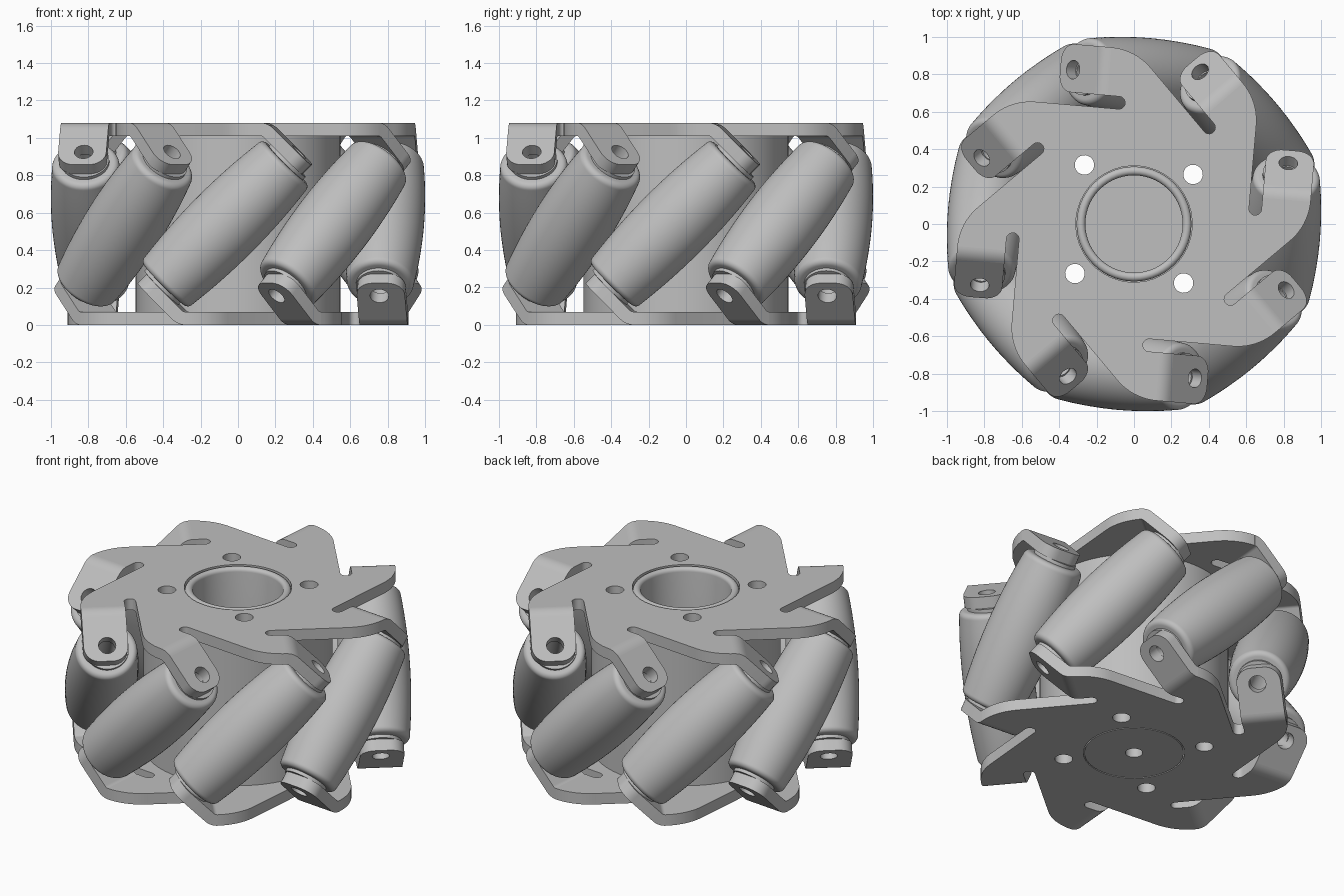
import bpy
import bmesh
from math import sin, cos, pi, radians, sqrt, tan
from mathutils import Matrix, Vector

cube = bpy.data.objects.get("Cube")
if cube:
    bpy.data.objects.remove(cube, do_unlink=True)

# Main dimensions
COUNT = 8
STEP = 2 * pi / COUNT
PHASE = radians(-95)
HEIGHT, THICK = 1.08, 0.07
AXIS_R = 0.79                      # distance of roller axes from the wheel axis
TAB_IN, TAB_OUT = 0.672, 0.93      # radial limits of a tab
SLOT_IN = 0.605
BEND_T, BEND_R = 0.2, 0.1

metal = bpy.data.materials.new("plain grey")
metal.use_nodes = True
GREY = (0.52, 0.52, 0.52, 1)
metal.diffuse_color = GREY
metal.node_tree.nodes["Principled BSDF"].inputs["Base Color"].default_value = GREY


def arc(cx, cy, r, a0, a1, n=12):
    """Points along an arc, angles in degrees."""
    return [(cx + r * cos(radians(a0 + (a1 - a0) * i / n)),
             cy + r * sin(radians(a0 + (a1 - a0) * i / n))) for i in range(n + 1)]


def circle(cx, cy, r, n=40):
    return arc(cx, cy, r, 0, 360, n)[:-1]


def finish(bm, mesh):
    """Weld, fix normals and shade smooth with sharp creases."""
    bmesh.ops.remove_doubles(bm, verts=bm.verts, dist=0.0002)
    bmesh.ops.recalc_face_normals(bm, faces=bm.faces)
    for f in bm.faces:
        f.smooth = True
    for e in bm.edges:
        e.smooth = len(e.link_faces) == 2 and e.calc_face_angle(0) < radians(32)
    bm.to_mesh(mesh)
    bm.free()
    mesh.materials.clear()
    mesh.materials.append(metal)
    return mesh


def sheet(loops, depth, matrix=Matrix()):
    """Solid cut from a flat outline with holes, from z=0 to z=depth."""
    curve = bpy.data.curves.new("outline", "CURVE")
    curve.dimensions = "2D"
    curve.fill_mode = "BOTH"
    curve.extrude = depth / 2
    for loop in loops:
        spline = curve.splines.new("POLY")
        spline.points.add(len(loop) - 1)
        for p, (x, y) in zip(spline.points, loop):
            p.co = (x, y, 0, 1)
        spline.use_cyclic_u = True
    helper = bpy.data.objects.new("outline", curve)
    bpy.context.collection.objects.link(helper)
    graph = bpy.context.evaluated_depsgraph_get()
    mesh = bpy.data.meshes.new_from_object(helper.evaluated_get(graph))
    bpy.data.objects.remove(helper)
    bpy.data.curves.remove(curve)
    mesh.transform(matrix @ Matrix.Translation((0, 0, depth / 2)))
    bm = bmesh.new()
    bm.from_mesh(mesh)
    return finish(bm, mesh)


def lathe(profile, closed, steps=56):
    """Spin a (radius, height) profile about z."""
    bm = bmesh.new()
    verts = [bm.verts.new((r, 0, z)) for r, z in profile]
    pairs = list(zip(verts, verts[1:])) + ([(verts[-1], verts[0])] if closed else [])
    edges = [bm.edges.new(p) for p in pairs]
    bmesh.ops.spin(bm, geom=verts + edges, cent=(0, 0, 0), axis=(0, 0, 1),
                   angle=2 * pi, steps=steps)
    return finish(bm, bpy.data.meshes.new("turned"))


def place(name, mesh, matrix=Matrix()):
    ob = bpy.data.objects.new(name, mesh)
    mesh.name = name
    bpy.context.collection.objects.link(ob)
    ob.matrix_world = matrix
    return ob


def turn(i):
    return Matrix.Rotation(PHASE + i * STEP, 4, "Z")


# Half turn about a radial line at mid height, taking the top side to the bottom
MID = Matrix.Translation((0, 0, HEIGHT / 2))
FLIP = MID @ Matrix.Rotation(pi, 4, "X") @ MID.inverted()


# Star plate outline, in (radial, tangential) coordinates per sector
def plate_outline():
    corner_t = (TAB_OUT - SLOT_IN * cos(STEP)) / sin(STEP)
    fillet = 0.31
    start = corner_t - fillet * tan(STEP / 2)
    slot_r = (TAB_IN - SLOT_IN) / 2
    unit = [(TAB_OUT, BEND_T), (TAB_IN, BEND_T)]
    unit += arc(TAB_IN - slot_r, 0.137, slot_r, 0, -180, 10)
    # Rounded shoulder leading to the next tab
    unit += arc(SLOT_IN + 0, start, 0, 0, 0, 1)[:1]
    cx = SLOT_IN - fillet
    shoulder = arc(cx, start, fillet, 0, 45, 10)
    unit += shoulder[1:]
    pts = []
    for i in range(COUNT):
        m = Matrix.Rotation(i * STEP, 2)
        pts += [tuple(m @ Vector(p)) for p in unit]
    return pts


def bolt_holes():
    return [circle(0.412 * cos(k * pi / 2 + pi / 4), 0.412 * sin(k * pi / 2 + pi / 4), 0.052, 24)
            for k in range(4)]


UP = Matrix.Translation((0, 0, HEIGHT - THICK))
top = sheet([plate_outline(), circle(0, 0, 0.311)] + bolt_holes(), THICK, UP)
place("top_plate", top, turn(0))
bottom = sheet([plate_outline(), circle(0, 0, 0.293)] + bolt_holes(), THICK, UP)
place("bottom_plate", bottom, turn(0) @ FLIP)

# Hub drum with through holes
drum = sheet([circle(0, 0, 0.547, 64), circle(0, 0, 0.28)] + bolt_holes(),
             HEIGHT - 2 * THICK, Matrix.Translation((0, 0, THICK)))
place("hub_drum", drum, turn(0))

# Hub core: blind bore, rounded rim on top, small blind hole below
rim_r = 0.0235
core = [(0, 0.15), (0.05, 0.15), (0.05, 0), (0.286, 0), (0.286, 0.5), (0.307, 0.5)]
core += arc(0.307 - rim_r, HEIGHT - rim_r, rim_r, 0, 180, 10)
core += [(0.26, 0.2), (0, 0.2)]
place("hub_core", lathe(core, False))

# Bent corner of a tab: section in (tangential, height), extruded radially
section = arc(BEND_T, HEIGHT - BEND_R, BEND_R, 90, 45, 8)
section += arc(BEND_T, HEIGHT - BEND_R, BEND_R - THICK, 45, 90, 8)
to_radial = Matrix(((0, 0, 1, TAB_IN), (1, 0, 0, 0), (0, 1, 0, 0), (0, 0, 0, 1)))
bend = sheet([section], TAB_OUT - TAB_IN, to_radial)

# Sloping tab with rounded tip and axle hole
setback = BEND_R * tan(pi / 8)
hole_l, tip_l, tip_r = 0.219, 0.316, 0.09
outline = [(TAB_IN, setback), (TAB_OUT, setback)]
outline += arc(TAB_OUT - tip_r, tip_l - tip_r, tip_r, 0, 90, 8)
outline += arc(TAB_IN + tip_r, tip_l - tip_r, tip_r, 90, 180, 8)
inset = THICK / sqrt(2)
slope = (Matrix.Translation((0, BEND_T + setback - inset, HEIGHT - inset))
         @ Matrix.Rotation(-pi / 4, 4, "X"))
tab = sheet([outline, circle(AXIS_R + 0.003, hole_l, 0.05, 28)], THICK, slope)

# Barrel roller with a bore and a spacer at each end
HALF, MID_R, END_R, EDGE = 0.462, 0.207, 0.176, 0.032


def barrel(s):
    return MID_R - (MID_R - END_R) * (s / HALF) ** 2


upper = [(barrel(s), s) for s in [(HALF - EDGE) * i / 8 for i in range(8)]]
upper += arc(barrel(HALF - EDGE) - EDGE, HALF - EDGE, EDGE, 0, 90, 7)
upper += [(0.128, HALF), (0.128, 0.482), (0.05, 0.482)]
profile = [(r, -s) for r, s in reversed(upper[1:])] + upper
roller = lathe(profile, True)
lean = Matrix.Translation((AXIS_R, 0, HEIGHT / 2)) @ Matrix.Rotation(-pi / 4, 4, "X")

for i in range(COUNT):
    place(f"roller_{i + 1}", roller, turn(i) @ lean)
    for side, m in (("top", turn(i)), ("bottom", turn(i) @ FLIP)):
        place(f"{side}_tab_bend_{i + 1}", bend, m)
        place(f"{side}_tab_{i + 1}", tab, m)
